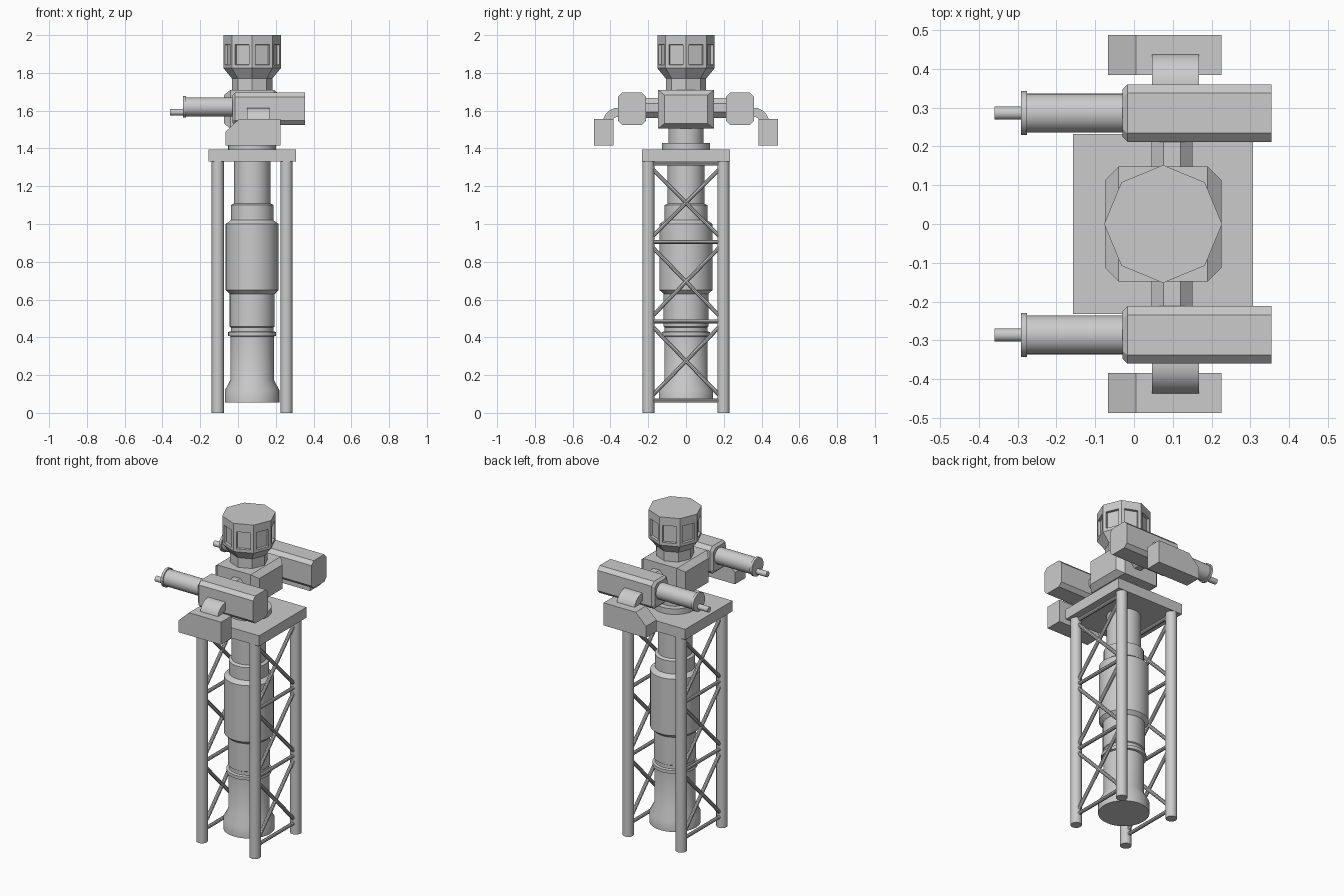
import bpy, bmesh, math
from mathutils import Vector

if "Cube" in bpy.data.objects:
    bpy.data.objects.remove(bpy.data.objects["Cube"], do_unlink=True)

grey = bpy.data.materials.new("light_grey")
grey.use_nodes = True
GREY = (0.6, 0.6, 0.6, 1)
grey.diffuse_color = GREY
grey.node_tree.nodes["Principled BSDF"].inputs["Base Color"].default_value = GREY

CX = 0.075                      # x of the tower axis


def finish(name, bm, smooth=False):
    """Turn a bmesh into a named, coloured object."""
    bmesh.ops.recalc_face_normals(bm, faces=bm.faces)
    me = bpy.data.meshes.new(name)
    bm.to_mesh(me)
    bm.free()
    me.materials.append(grey)
    ob = bpy.data.objects.new(name, me)
    bpy.context.collection.objects.link(ob)
    if smooth:
        bpy.ops.object.select_all(action='DESELECT')
        ob.select_set(True)
        bpy.context.view_layer.objects.active = ob
        bpy.ops.object.shade_smooth_by_angle(angle=math.radians(30))
    return ob


def loft(rings):
    """Skin a list of equal-length point rings and cap both ends."""
    bm = bmesh.new()
    vs = [[bm.verts.new(p) for p in ring] for ring in rings]
    n = len(vs[0])
    for a, b in zip(vs, vs[1:]):
        for i in range(n):
            j = (i + 1) % n
            bm.faces.new((a[i], a[j], b[j], b[i]))
    bm.faces.new(vs[0][::-1])
    bm.faces.new(vs[-1])
    bm.normal_update()
    return bm


def lathe(profile, n, origin, axis=(0, 0, 1), phase=0.0):
    """Round part from (radius, distance) pairs along an axis."""
    q = Vector(axis).to_track_quat('Z', 'Y')
    o = Vector(origin)
    rings = []
    for r, d in profile:
        ang = [phase + 2 * math.pi * i / n for i in range(n)]
        rings.append([o + q @ Vector((r * math.cos(a), r * math.sin(a), d)) for a in ang])
    return loft(rings)


def rod(name, p0, p1, r, n=20, phase=0.0):
    d = Vector(p1) - Vector(p0)
    return finish(name, lathe([(r, 0), (r, d.length)], n, p0, d, phase), True)


def prism_y(name, pts, y0, y1):
    """Extrude an (x, z) outline along y."""
    return finish(name, loft([[(x, y, z) for x, z in pts] for y in (y0, y1)]))


# Platform on four legs
prism_y("platform", [(-0.157, 1.33), (0.307, 1.33), (0.307, 1.395), (-0.157, 1.395)], -0.232, 0.232)
LX, LY, LR = 0.182, 0.199, 0.032
for sx, xn in ((-1, "right"), (1, "left")):
    x = CX + sx * LX
    for sy, yn in ((-1, "front"), (1, "back")):
        rod(f"leg_{yn}_{xn}", (x, sy * LY, 0), (x, sy * LY, 1.335), LR, 24)
    # Horizontal bars and crossed braces
    levels = (0.065, 0.485, 0.905, 1.32)
    for i, z in enumerate(levels):
        rod(f"bar_{xn}_{i}", (x, -LY, z), (x, LY, z), 0.011, 10)
    for i, (za, zb) in enumerate(zip(levels, levels[1:])):
        for s in (-1, 1):
            rod(f"brace_{xn}_{i}_{'a' if s < 0 else 'b'}",
                (x, -s * 0.19, za + 0.015), (x, s * 0.19, zb - 0.015), 0.011, 10)

# Central column with steps and collars
column = [(0.144, 0.055), (0.144, 0.12), (0.115, 0.175), (0.115, 0.405),
          (0.127, 0.408), (0.127, 0.428), (0.113, 0.432), (0.113, 0.453),
          (0.119, 0.457), (0.119, 0.63), (0.14, 0.65), (0.14, 1.0),
          (0.113, 1.02), (0.113, 1.10), (0.097, 1.108), (0.097, 1.36)]
finish("column", lathe(column, 40, (CX, 0, 0)), True)
finish("turntable", lathe([(0.127, 1.39), (0.127, 1.43), (0.092, 1.43), (0.092, 1.52)],
                          40, (CX, 0, 0)), True)

# Central housing, chamfered at both x ends
rings = []
for x, c in ((-0.075, 0.035), (-0.04, 0), (0.19, 0), (0.225, 0.035)):
    y, lo, hi = 0.148 - c, 1.505 + c * 0.8, 1.71 - c * 0.8
    rings.append([(x, -y, lo), (x, y, lo), (x, y, hi), (x, -y, hi)])
finish("central_housing", loft(rings))

# Eight-sided cabin with recessed windows
bm = lathe([(0.107, 1.70), (0.107, 1.77), (0.152, 1.825), (0.152, 1.967), (0.152, 2.0)],
           8, (CX, 0, 0))
bmesh.ops.recalc_face_normals(bm, faces=bm.faces)
walls = [f for f in bm.faces if 1.85 < f.calc_center_median().z < 1.95]
bmesh.ops.inset_individual(bm, faces=walls, thickness=0.018, use_even_offset=True)
bmesh.ops.inset_individual(bm, faces=walls, thickness=0.001, depth=-0.015, use_even_offset=True)
finish("cabin", bm)


def chamfered(x, yc, zc, hy, hz, c):
    """Rectangle in the yz plane with cut corners."""
    pts = [(hy, hz - c), (hy - c, hz), (c - hy, hz), (-hy, hz - c),
           (-hy, c - hz), (c - hy, -hz), (hy - c, -hz), (hy, c - hz)]
    return [(x, yc + a, zc + b) for a, b in pts]


# Side assemblies
for s, n in ((-1, "front"), (1, "back")):
    y = s * 0.286
    # Cross arm joining the housing to the side pod
    rod(f"cross_arm_{n}", (0.098, s * 0.13, 1.615), (0.098, s * 0.23, 1.615), 0.057, 8, math.pi / 8)
    # Pod, barrel and tip
    finish(f"pod_{n}", loft([chamfered(-0.03, y, 1.61, 0.061, 0.072, 0.02),
                             chamfered(-0.017, y, 1.61, 0.074, 0.085, 0.022),
                             chamfered(0.355, y, 1.61, 0.074, 0.085, 0.022)]))
    finish(f"barrel_{n}", lathe([(0.05, 0), (0.05, 0.252), (0.057, 0.252), (0.057, 0.267)],
                                32, (-0.024, y, 1.62), (-1, 0, 0)), True)
    rod(f"barrel_tip_{n}", (-0.28, y, 1.592), (-0.36, y, 1.592), 0.017, 20)
    # Curved bracket down to the outer box
    rings = []
    for i in range(-1, 9):
        a = math.radians(90 * (1 - max(i, 0) / 8))
        ring = []
        for x, r in ((0.047, 0.032), (0.168, 0.032), (0.168, 0.08), (0.047, 0.08)):
            yy = 0.36 + r * math.cos(a) - (0.02 if i < 0 else 0)
            ring.append((x, s * yy, 1.535 + r * math.sin(a)))
        rings.append(ring)
    finish(f"bracket_{n}", loft(rings), True)
    # Outer box with a sloped nose
    prism_y(f"outer_box_{n}", [(-0.067, 1.415), (0.225, 1.415), (0.225, 1.555),
                               (0.005, 1.555), (-0.067, 1.487)], s * 0.384, s * 0.487)
